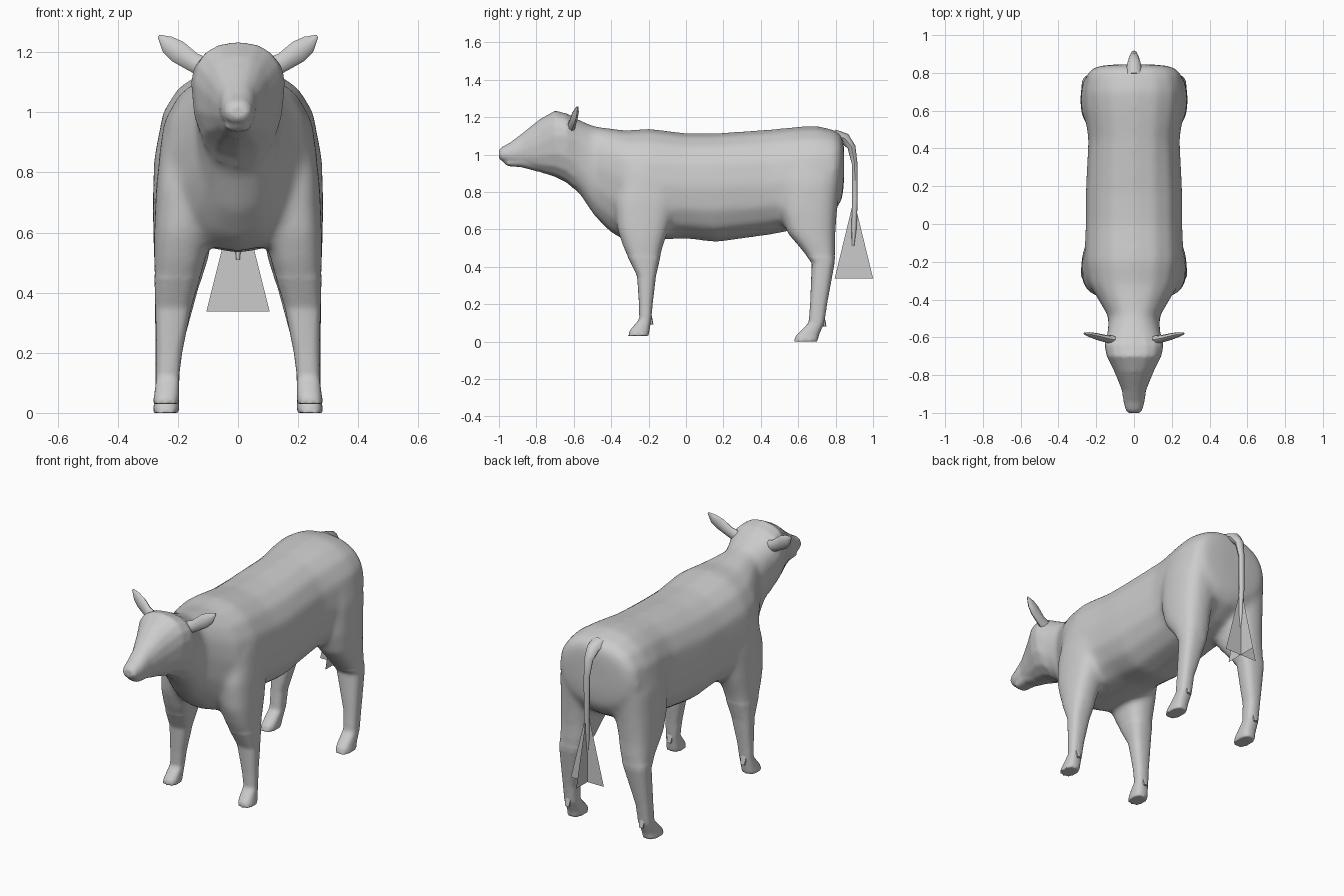
import bpy, bmesh, math
from mathutils import Vector

if "Cube" in bpy.data.objects:
    bpy.data.objects.remove(bpy.data.objects["Cube"])

grey = bpy.data.materials.new("hide_grey")
grey.diffuse_color = (0.6, 0.6, 0.6, 1)
grey.use_nodes = True
grey.node_tree.nodes["Principled BSDF"].inputs["Base Color"].default_value = grey.diffuse_color


def ring(c, u, v_up, v_down, power=2.0, n=16):
    """Rounded section: half width u, separate upper and lower half heights."""
    pts = []
    for i in range(n):
        a = 2 * math.pi * i / n
        s, k = math.sin(a), math.cos(a)
        fs = math.copysign(abs(s) ** (2 / power), s)
        fk = abs(k) ** (2 / power)
        pts.append(Vector(c) + Vector(u) * fs + Vector(v_up if k > 0 else v_down) * fk)
    return pts


def select(obs):
    bpy.ops.object.select_all(action='DESELECT')
    for ob in obs:
        ob.select_set(True)
    bpy.context.view_layer.objects.active = obs[0]


def finish(name, bm, mirror=False, angle=50):
    bmesh.ops.recalc_face_normals(bm, faces=bm.faces)
    mesh = bpy.data.meshes.new(name)
    bm.to_mesh(mesh)
    bm.free()
    mesh.materials.append(grey)
    ob = bpy.data.objects.new(name, mesh)
    bpy.context.collection.objects.link(ob)
    if mirror:
        ob.modifiers.new("mirror", 'MIRROR').use_mirror_merge = False
    select([ob])
    bpy.ops.object.shade_smooth_by_angle(angle=math.radians(angle))
    return ob


def loft(name, rings, mirror=False, angle=50):
    bm = bmesh.new()
    loops = [[bm.verts.new(p) for p in r] for r in rings]
    n = len(loops[0])
    for a, b in zip(loops, loops[1:]):
        for i in range(n):
            j = (i + 1) % n
            bm.faces.new((a[i], a[j], b[j], b[i]))
    bm.faces.new(loops[0])
    bm.faces.new(loops[-1])
    return finish(name, bm, mirror, angle)


def along_y(rows, power):
    # rows: y, top, bottom, height of widest point, half width
    return [ring((0, y, zc), (w, 0, 0), (0, 0, top - zc), (0, 0, bot - zc), power)
            for y, top, bot, zc, w in rows]


def along_z(rows):
    # rows: z, inner x, outer x, front y, back y
    return [ring(((x0 + x1) / 2, (y0 + y1) / 2, z), ((x1 - x0) / 2, 0, 0),
                 (0, (y1 - y0) / 2, 0), (0, (y0 - y1) / 2, 0), 2.6, 16)
            for z, x0, x1, y0, y1 in rows]


# Head, neck and trunk in one skin
body = loft("body", along_y([
    (-1.0, 1.025, .98, 1.0, .03), (-.985, 1.04, .964, 1.0, .045),
    (-.94, 1.065, .957, 1.0, .056), (-.88, 1.11, .94, 1.02, .064),
    (-.78, 1.19, .905, 1.06, .105), (-.70, 1.235, .88, 1.10, .145),
    (-.64, 1.22, .85, 1.10, .157), (-.57, 1.185, .79, 1.05, .14),
    (-.49, 1.152, .67, .95, .137), (-.40, 1.14, .58, .90, .19),
    (-.32, 1.13, .535, .86, .24), (-.20, 1.14, .54, .84, .265),
    (0, 1.115, .55, .83, .257), (.16, 1.115, .53, .83, .257),
    (.45, 1.135, .57, .84, .243), (.60, 1.15, .60, .86, .265),
    (.70, 1.155, .64, .88, .27), (.80, 1.13, .70, .92, .25),
    (.835, 1.10, .76, .95, .20), (.845, 1.05, .85, .95, .10)], 2.3), angle=75)

# Lower jaw, set back under the muzzle
jaw = loft("lower_jaw", along_y([
    (-.968, .962, .948, .955, .025), (-.95, .968, .937, .955, .042),
    (-.88, .98, .932, .96, .05), (-.80, .99, .91, .95, .06)], 2.2))

# Legs
front = loft("front_leg", along_z([
    (.03, .195, .285, -.31, -.20), (.055, .195, .28, -.305, -.195),
    (.12, .195, .272, -.25, -.185), (.20, .185, .272, -.252, -.178),
    (.35, .155, .276, -.262, -.16), (.50, .11, .28, -.335, -.125),
    (.60, .09, .28, -.37, -.09), (.75, .06, .274, -.385, -.05),
    (.92, .05, .255, -.34, -.08), (1.02, .05, .18, -.28, -.12)]), mirror=True)
hind = loft("hind_leg", along_z([
    (.0, .195, .285, .575, .705), (.03, .195, .28, .585, .71),
    (.10, .195, .275, .655, .74), (.20, .19, .275, .663, .755),
    (.42, .13, .278, .672, .795), (.50, .10, .28, .61, .80),
    (.58, .085, .283, .54, .80), (.70, .06, .285, .50, .81),
    (.85, .05, .28, .50, .825), (1.0, .05, .25, .52, .81),
    (1.08, .05, .19, .56, .77)]), mirror=True)

# Fuse trunk, jaw and legs into one skin, then soften the joints
select([body, jaw, front, hind])
bpy.ops.object.convert(target='MESH')
bpy.ops.object.join()
remesh = body.modifiers.new("fuse", 'REMESH')
remesh.mode = 'VOXEL'
remesh.voxel_size = 0.01
bpy.ops.object.modifier_apply(modifier="fuse")
bm = bmesh.new()
bm.from_mesh(body.data)
joints = [v for v in bm.verts if v.co.z > .45 and v.co.y > -.6]
for verts, steps in ((bm.verts[:], 2), (joints, 25)):
    for _ in range(steps):
        bmesh.ops.smooth_vert(bm, verts=verts, factor=.5, use_axis_x=True,
                              use_axis_y=True, use_axis_z=True)
bm.to_mesh(body.data)
bm.free()
if not body.data.materials:
    body.data.materials.append(grey)
select([body])
bpy.ops.object.shade_smooth_by_angle(angle=math.radians(60))

# Dewclaws behind the fetlocks
for name, y, z in (("front_dewclaw", -.19, .09), ("hind_dewclaw", .735, .08)):
    loft(name, [ring((.235, y - .005, z + .05), (.02, 0, 0), (0, .012, 0), (0, -.012, 0), 2, 6),
                ring((.235, y + .01, z), (.014, 0, 0), (0, .006, 0), (0, -.012, 0), 2, 6)],
         mirror=True)

# Ears: flat leaves leaning up and outwards
side = Vector((-.5, 0, .85))
loft("ear", [ring(c, (0, t, 0), side * h, side * -h, 2, 8) for c, h, t in (
    ((.10, -.615, 1.145), .036, .024), ((.15, -.607, 1.167), .032, .02),
    ((.20, -.595, 1.202), .038, .018), ((.235, -.586, 1.226), .03, .013),
    ((.264, -.58, 1.254), .005, .005))], mirror=True)

# Tail
path = [(.79, 1.105, .045, .03), (.85, 1.085, .036, .03), (.885, 1.04, .026, .022),
        (.902, .95, .018, .015), (.903, .75, .016, .015), (.898, .60, .014, .013),
        (.893, .51, .006, .006)]
rings = []
for i, (y, z, w, t) in enumerate(path):
    a, b = path[max(i - 1, 0)], path[min(i + 1, len(path) - 1)]
    d = Vector((0, b[0] - a[0], b[1] - a[1])).normalized()
    v = Vector((0, -d.z, d.y)) * t
    rings.append(ring((0, y, z), (w, 0, 0), v, -v, 2, 8))
loft("tail", rings)

# Tail tuft: two crossed flat triangles
bm = bmesh.new()
for dx, dy in ((.105, 0), (0, .1025)):
    bm.faces.new([bm.verts.new(p) for p in (
        (0, .8975, .76), (-dx, .8975 - dy, .338), (dx, .8975 + dy, .338))])
finish("tail_tuft", bm)
